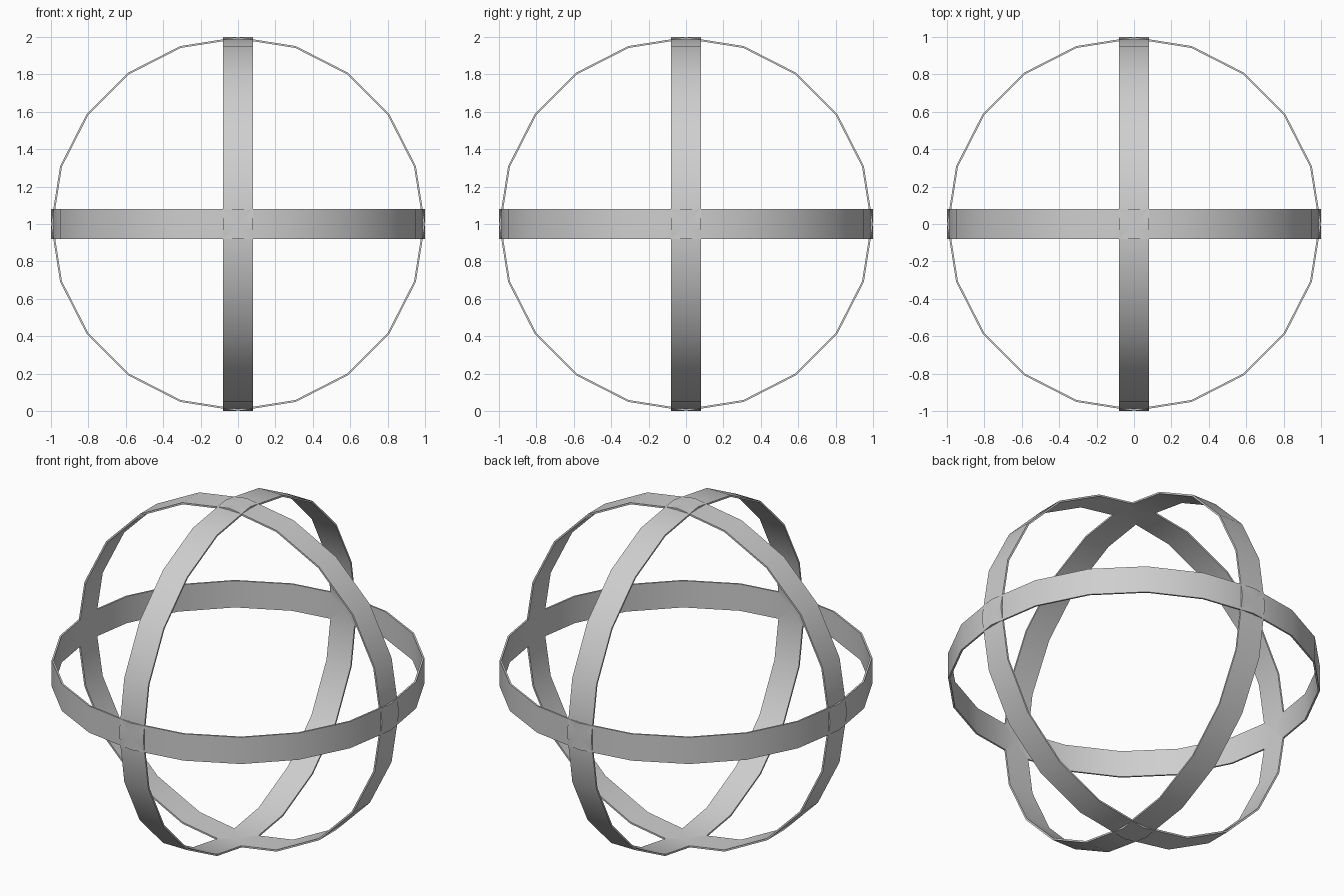
import bpy
import math

if "Cube" in bpy.data.objects:
    bpy.data.objects.remove(bpy.data.objects["Cube"], do_unlink=True)

RADIUS, WIDTH, WALL, SIDES = 1.0, 0.158, 0.01, 20

grey = bpy.data.materials.new("light_grey")
grey.use_nodes = True
colour = (0.62, 0.62, 0.62, 1)
grey.diffuse_color = colour
grey.node_tree.nodes["Principled BSDF"].inputs["Base Color"].default_value = colour


def band(name, rotation):
    """Thin open hoop with smooth bands and sharp rims."""
    bpy.ops.mesh.primitive_cylinder_add(
        vertices=SIDES, radius=RADIUS, depth=WIDTH, end_fill_type='NOTHING',
        location=(0, 0, RADIUS), rotation=rotation)
    hoop = bpy.context.object
    hoop.name = name
    hoop.data.materials.append(grey)
    # Wall thickness grows inwards
    wall = hoop.modifiers.new("wall", 'SOLIDIFY')
    wall.thickness = WALL
    wall.offset = -1
    wall.use_even_offset = True
    bpy.ops.object.modifier_apply(modifier=wall.name)
    bpy.ops.object.shade_smooth_by_angle(angle=math.radians(30))
    return hoop


# Three hoops, one around each axis
quarter = math.pi / 2
band("horizontal_ring", (0, 0, 0))
band("front_facing_ring", (quarter, 0, 0))
band("side_facing_ring", (0, quarter, 0))
